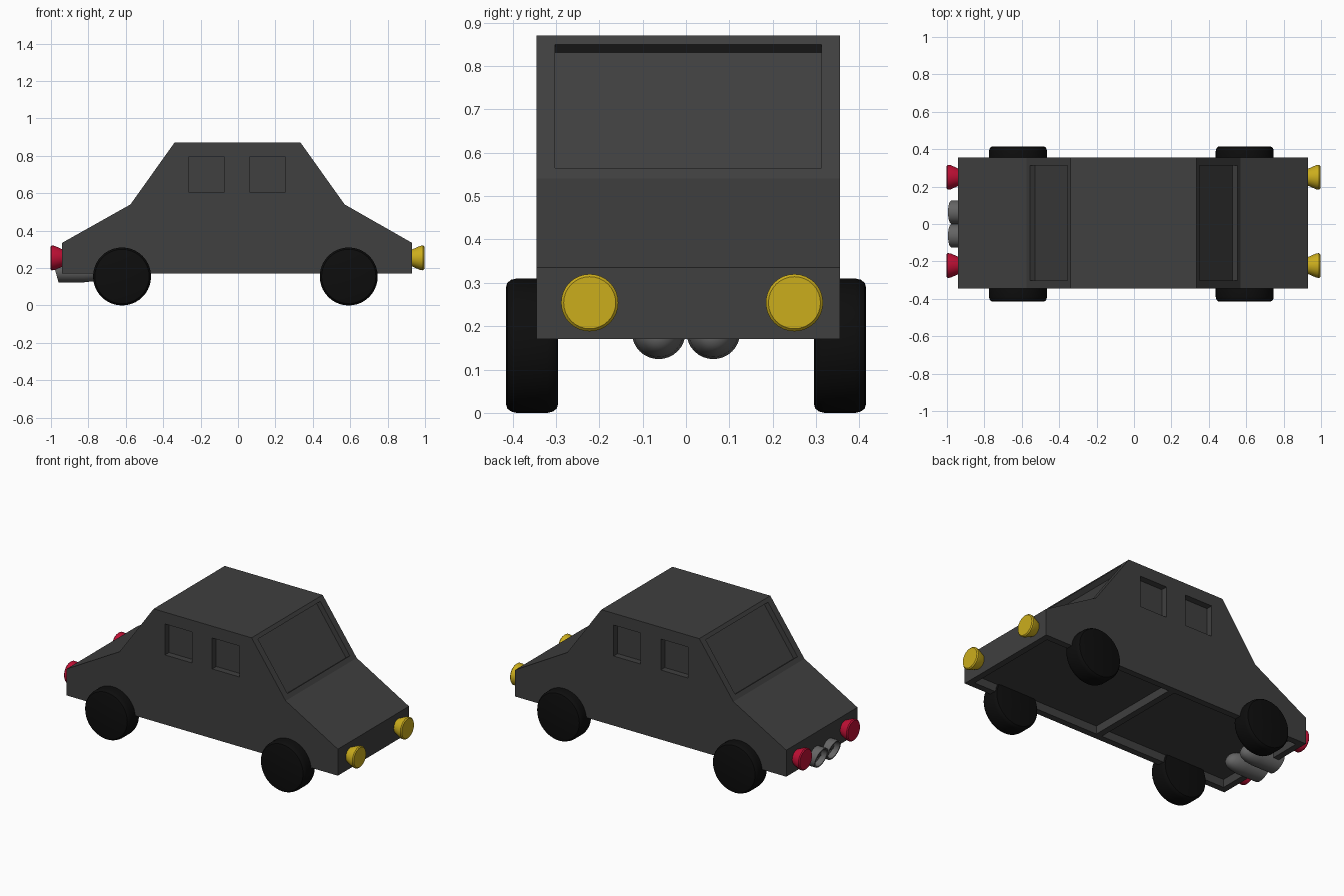
import bpy, bmesh, math
from mathutils import Matrix, Vector

if "Cube" in bpy.data.objects:
    bpy.data.objects.remove(bpy.data.objects["Cube"])


def material(name, rgb):
    m = bpy.data.materials.new(name)
    m.diffuse_color = (*rgb, 1)
    m.use_nodes = True
    m.node_tree.nodes["Principled BSDF"].inputs["Base Color"].default_value = m.diffuse_color
    return m


PAINT = material("dark_paint", (0.05, 0.05, 0.05))
RUBBER = material("rubber", (0.004, 0.004, 0.004))
YELLOW = material("yellow_lamp", (0.60, 0.42, 0.012))
RED = material("red_lamp", (0.52, 0.005, 0.035))
METAL = material("metal", (0.13, 0.13, 0.13))


def finish(name, bm, mat=None, smooth=False):
    bmesh.ops.recalc_face_normals(bm, faces=bm.faces)
    me = bpy.data.meshes.new(name)
    bm.to_mesh(me)
    bm.free()
    ob = bpy.data.objects.new(name, me)
    bpy.context.collection.objects.link(ob)
    if mat:
        me.materials.append(mat)
    bpy.ops.object.select_all(action='DESELECT')
    ob.select_set(True)
    bpy.context.view_layer.objects.active = ob
    if smooth:
        bpy.ops.object.shade_smooth_by_angle(angle=math.radians(35))
    return ob


def turned(name, profile, place, mat, n=32, shear=0.0):
    """Turn (distance, radius) points around local x; shear slants the ends."""
    bm = bmesh.new()
    rings = []
    for d, r in profile:
        ring = []
        for i in range(n):
            a = 2 * math.pi * i / n
            y, z = r * math.cos(a), r * math.sin(a)
            ring.append(bm.verts.new(place @ Vector((d + shear * z, y, z))))
        rings.append(ring)
    for a, b in zip(rings, rings[1:]):
        for i in range(n):
            j = (i + 1) % n
            bm.faces.new((a[i], a[j], b[j], b[i]))
    bm.faces.new(rings[0])
    bm.faces.new(rings[-1])
    return finish(name, bm, mat, True)


# Body: side profile pushed across the width
Y0, Y1 = -0.345, 0.355
YC = (Y0 + Y1) / 2
profile = [(-0.94, 0.17), (0.93, 0.17), (0.93, 0.335), (0.57, 0.54),
           (0.335, 0.87), (-0.34, 0.87), (-0.575, 0.54), (-0.94, 0.335)]
bm = bmesh.new()
face = bm.faces.new([bm.verts.new((x, Y0, z)) for x, z in profile])
side = bmesh.ops.extrude_face_region(bm, geom=[face])["geom"]
bmesh.ops.translate(bm, vec=(0, Y1 - Y0, 0),
                    verts=[v for v in side if isinstance(v, bmesh.types.BMVert)])
body = finish("car_body", bm, PAINT)

# Recess cutters: side windows, windscreens and underside pockets
bm = bmesh.new()


def box(centre, size, tilt=0.0):
    bmesh.ops.create_cube(bm, size=1, matrix=Matrix.Translation(centre)
                          @ Matrix.Rotation(tilt, 4, 'Y') @ Matrix.Diagonal((*size, 1)))


for y in (Y0, Y1):
    for x in (-0.168, 0.157):
        box((x, y, 0.7), (0.187, 0.08, 0.193))
slope = math.atan2(0.235, 0.33)
box((0.451, YC, 0.7075), (0.066, 0.614, 0.35), -slope)
box((-0.456, YC, 0.7075), (0.066, 0.614, 0.35), slope)
for x in (-0.463, 0.453):
    box((x, YC, 0.17), (0.876, 0.62, 0.10))
cutter = finish("recess_cutter", bm)
cutter.hide_render = True

bpy.context.view_layer.objects.active = body
mod = body.modifiers.new("recesses", 'BOOLEAN')
mod.operation = 'DIFFERENCE'
mod.solver = 'EXACT'
mod.object = cutter
bpy.ops.object.modifier_apply(modifier=mod.name)
bpy.data.objects.remove(cutter)

# Wheels
tyre = [(-0.06, 0.135), (-0.057, 0.145), (-0.048, 0.152), (-0.035, 0.155),
        (0.035, 0.155), (0.048, 0.152), (0.057, 0.145), (0.06, 0.135)]
for end, x in (("rear", -0.62), ("front", 0.592)):
    for s, y in (("right", -0.355), ("left", 0.355)):
        turned(f"{end}_{s}_wheel", tyre, Matrix.Translation((x, y, 0.155))
               @ Matrix.Rotation(math.pi / 2, 4, 'Z'), RUBBER, 40)

# Lamps: flared cups on both ends
lamp = [(-0.01, 0.042), (0.0, 0.045), (0.045, 0.065), (0.06, 0.066), (0.066, 0.06)]
for s, y in (("right", -0.222), ("left", 0.25)):
    turned(f"headlamp_{s}", lamp, Matrix.Translation((0.93, y, 0.254)), YELLOW)
    turned(f"tail_lamp_{s}", lamp, Matrix.Translation((-0.936, y, 0.254))
           @ Matrix.Rotation(math.pi, 4, 'Z'), RED)

# Exhaust pipes: rounded inner end, slanted open outer end
pipe = [(-0.725, 0.01), (-0.735, 0.03), (-0.755, 0.045), (-0.79, 0.057), (-0.84, 0.062),
        (-0.977, 0.062), (-0.977, 0.054), (-0.94, 0.05)]
for s, y in (("right", -0.063), ("left", 0.063)):
    turned(f"exhaust_pipe_{s}", pipe, Matrix.Translation((0, y, 0.186)), METAL, 32, -0.28)
